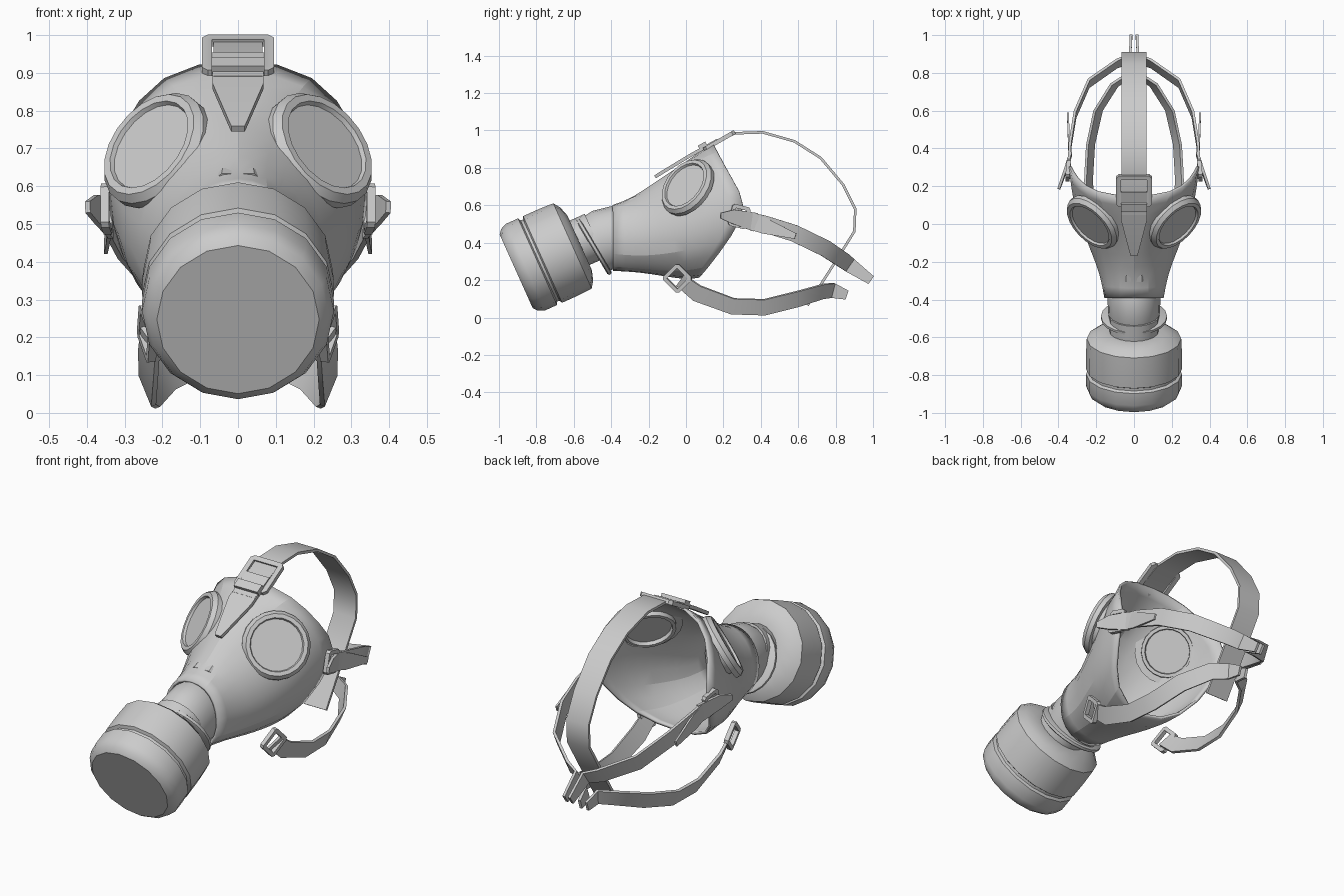
import bpy, bmesh, math
from mathutils import Vector as V

if "Cube" in bpy.data.objects:
    bpy.data.objects.remove(bpy.data.objects["Cube"])


def loft(name, rings, caps=True, loop=False, mirror=False):
    """Skin a series of equal-length closed rings into one mesh."""
    bm = bmesh.new()
    rows = [[bm.verts.new(p) for p in r] for r in rings]
    n = len(rows[0])
    pairs = list(zip(rows, rows[1:])) + ([(rows[-1], rows[0])] if loop else [])
    for a, b in pairs:
        for i in range(n):
            j = (i + 1) % n
            bm.faces.new((a[i], a[j], b[j], b[i]))
    if caps and not loop:
        bm.faces.new(rows[0])
        bm.faces.new(rows[-1])
    bmesh.ops.recalc_face_normals(bm, faces=bm.faces[:])
    me = bpy.data.meshes.new(name)
    bm.to_mesh(me)
    bm.free()
    ob = bpy.data.objects.new(name, me)
    bpy.context.collection.objects.link(ob)
    if mirror:
        ob.modifiers.new("Mirror", 'MIRROR')
    return ob


def lathe(name, base, axis, profile, segs, mirror=False):
    """Turn a (distance, radius) profile about an axis."""
    q = V(axis).to_track_quat('Z', 'Y')
    rings = []
    for t, r in profile:
        rings.append([V(base) + q @ V((r * math.cos(k * math.tau / segs),
                                       r * math.sin(k * math.tau / segs), t))
                      for k in range(segs)])
    return loft(name, rings, mirror=mirror)


def strap(name, pts, widths, w0, w1, thick=0.014, mirror=False):
    """Flat band along a path; its width direction blends from w0 to w1."""
    pts = [V(p) for p in pts]
    n = len(pts)
    if not isinstance(widths, (list, tuple)):
        widths = [widths] * n
    rings = []
    for i, p in enumerate(pts):
        tan = (pts[min(i + 1, n - 1)] - pts[max(i - 1, 0)]).normalized()
        w = V(w0).lerp(V(w1), i / (n - 1))
        w = (w - tan * w.dot(tan)).normalized()
        nrm = tan.cross(w) * thick / 2
        w *= widths[i] / 2
        rings.append([p + w + nrm, p - w + nrm, p - w - nrm, p + w - nrm])
    return loft(name, rings, mirror=mirror)


def buckle(name, c, u, v, lu, lv, bar, thick=0.022, mirror=False):
    """Rectangular frame in the plane of u and v."""
    c, u, v = V(c), V(u).normalized(), V(v).normalized()
    n = u.cross(v).normalized() * thick / 2
    ch = bar * 0.6
    a, b = lu / 2, lv / 2
    corners = [(a - ch, b), (a, b - ch), (a, ch - b), (a - ch, -b),
               (ch - a, -b), (-a, ch - b), (-a, b - ch), (ch - a, b)]
    rings = []
    for x, y in corners:
        o = c + u * x + v * y
        k = c + u * max(bar - a, min(a - bar, x)) + v * max(bar - b, min(b - bar, y))
        rings.append([o + n, k + n, k - n, o - n])
    return loft(name, rings, loop=True, mirror=mirror)


# Face piece: half rings from the front seam back to the face opening
half = [
    [(0, -.39, .60), (.08, -.39, .585), (.135, -.39, .52), (.155, -.39, .43), (.145, -.39, .34), (.09, -.39, .27), (0, -.39, .25)],
    [(0, -.29, .635), (.07, -.28, .62), (.14, -.27, .56), (.18, -.27, .44), (.17, -.25, .32), (.1, -.25, .26), (0, -.25, .245)],
    [(0, -.18, .725), (.07, -.15, .69), (.165, -.16, .61), (.235, -.14, .48), (.225, -.12, .33), (.14, -.12, .245), (0, -.12, .22)],
    [(0, -.06, .80), (.11, -.03, .77), (.225, 0, .685), (.30, .02, .52), (.265, .01, .35), (.17, -.03, .245), (0, -.03, .20)],
    [(0, .05, .87), (.15, .06, .85), (.28, .12, .755), (.34, .17, .57), (.295, .12, .38), (.20, .03, .25), (0, .02, .195)],
    [(0, .14, .94), (.21, .16, .90), (.31, .24, .75), (.35, .335, .60), (.315, .25, .44), (.225, .11, .26), (0, .05, .20)],
]
rings = [h + [(-x, y, z) for x, y, z in h[-2:0:-1]] for h in half]
mask = loft("face_piece", rings, caps=False)
mask.modifiers.new("Subdivision", 'SUBSURF').levels = 1
mask.modifiers["Subdivision"].render_levels = 1
sol = mask.modifiers.new("Solidify", 'SOLIDIFY')
sol.thickness, sol.offset = 0.014, 0

# Eyepieces, with matching holes through the face piece
eye, look = V((.226, 0, .703)), V((.62, -.61, .49)).normalized()
cutter = lathe("eye_cutter", eye, look, [(-.14, .125), (.12, .125)], 20, mirror=True)
cutter.hide_render = True
cutter.hide_viewport = True
cut = mask.modifiers.new("EyeHoles", 'BOOLEAN')
cut.operation, cut.object, cut.solver = 'DIFFERENCE', cutter, 'EXACT'
lathe("eyepiece", eye, look,
      [(-.035, .112), (-.055, .115), (-.055, .132), (-.03, .135), (-.03, .168),
       (-.005, .168), (.016, .152), (.016, .132), (.004, .127)], 20, mirror=True)

# Elbow between face piece and filter
elbow = []
for y, z, tilt, rx, rz in [(-.36, .425, 0, .14, .165), (-.40, .425, 0, .14, .17),
                           (-.455, .408, 16, .138, .168), (-.485, .388, 30, .135, .16)]:
    a = math.radians(tilt)
    elbow.append([(rx * math.sin(k * math.tau / 20),
                   y - rz * math.cos(k * math.tau / 20) * math.sin(a),
                   z + rz * math.cos(k * math.tau / 20) * math.cos(a)) for k in range(20)])
loft("elbow", elbow)
lathe("elbow_flange", (0, -.505, .375), (0, .86, .51), [(0, .165), (.006, .175), (.02, .175), (.025, .165)], 20)

# Filter canister and neck
axis = V((0, .912, .41))
front = V((0, -.908, .247))
lathe("filter_canister", front, axis,
      [(0, .215), (.02, .24), (.055, .254), (.125, .254), (.133, .238), (.147, .238),
       (.155, .254), (.25, .254), (.33, .25), (.355, .215), (.372, .16), (.372, .12)], 16)
lathe("filter_neck", front, axis, [(.35, .13), (.46, .13)], 20)

# Nose ridge above the elbow
strap("nose_ridge", [(-.06, -.27, .615), (-.04, -.285, .632), (.04, -.285, .632), (.06, -.27, .615)],
      .04, (0, 1, .4), (0, 1, .4), .02)

# Forehead tab, buckle and crown strap
X = (1, 0, 0)
strap("forehead_tab", [(0, -.165, .752), (0, -.15, .762), (0, .02, .865), (0, .17, .948)],
      [.035, .045, .135, .135], X, X, .018)
strap("forehead_keeper", [(0, .07, .905), (0, .11, .928)], .14, X, X, .03)
buckle("forehead_buckle", (0, .178, .945), X, (0, .87, .5), .19, .19, .026)
strap("crown_strap",
      [(0, .05, .885), (0, .26, .985), (0, .41, .99), (0, .58, .942), (0, .72, .853), (0, .84, .71),
       (0, .905, .58), (0, .90, .46), (0, .80, .30), (0, .65, .065)], .13, X, X)

# Temple straps with buckles, tabs and loose ends
strap("temple_strap",
      [(.345, .29, .535), (.338, .42, .50), (.312, .58, .45), (.24, .745, .37),
       (.09, .85, .30), (.022, .875, .28), (.016, .99, .20)],
      [.075, .09, .09, .09, .085, .08, .05], (0, .35, .94), (0, .5, .86), mirror=True)
strap("temple_tab", [(.398, .185, .545), (.375, .25, .54), (.335, .37, .51)], [.03, .075, .10],
      (0, .2, 1), (0, .2, 1), mirror=True)
strap("temple_loose_end", [(.338, .29, .53), (.344, .42, .49), (.35, .585, .435)], [.085, .085, .03],
      (0, .3, 1), (0, .3, 1), .01, mirror=True)
buckle("temple_buckle", (.348, .285, .54), (-.1, 1, -.25), (0, .25, 1), .10, .12, .02, mirror=True)

# Jaw straps with buckles
strap("jaw_strap",
      [(.232, -.03, .20), (.238, .06, .13), (.24, .25, .06), (.23, .42, .055), (.19, .60, .10),
       (.105, .735, .14), (.03, .785, .145), (.02, .86, .12)],
      [.08, .095, .09, .09, .09, .085, .08, .05], (.5, .4, .8), (0, .3, .95), mirror=True)
buckle("jaw_buckle", (.24, -.045, .21), (.05, .7, -.7), (.25, .7, .7), .12, .12, .02, mirror=True)

# Smooth curved parts, keep hard edges
for ob in bpy.context.scene.objects:
    ob.select_set(not ob.hide_render)
bpy.context.view_layer.objects.active = mask
bpy.ops.object.shade_smooth_by_angle(angle=math.radians(32))
